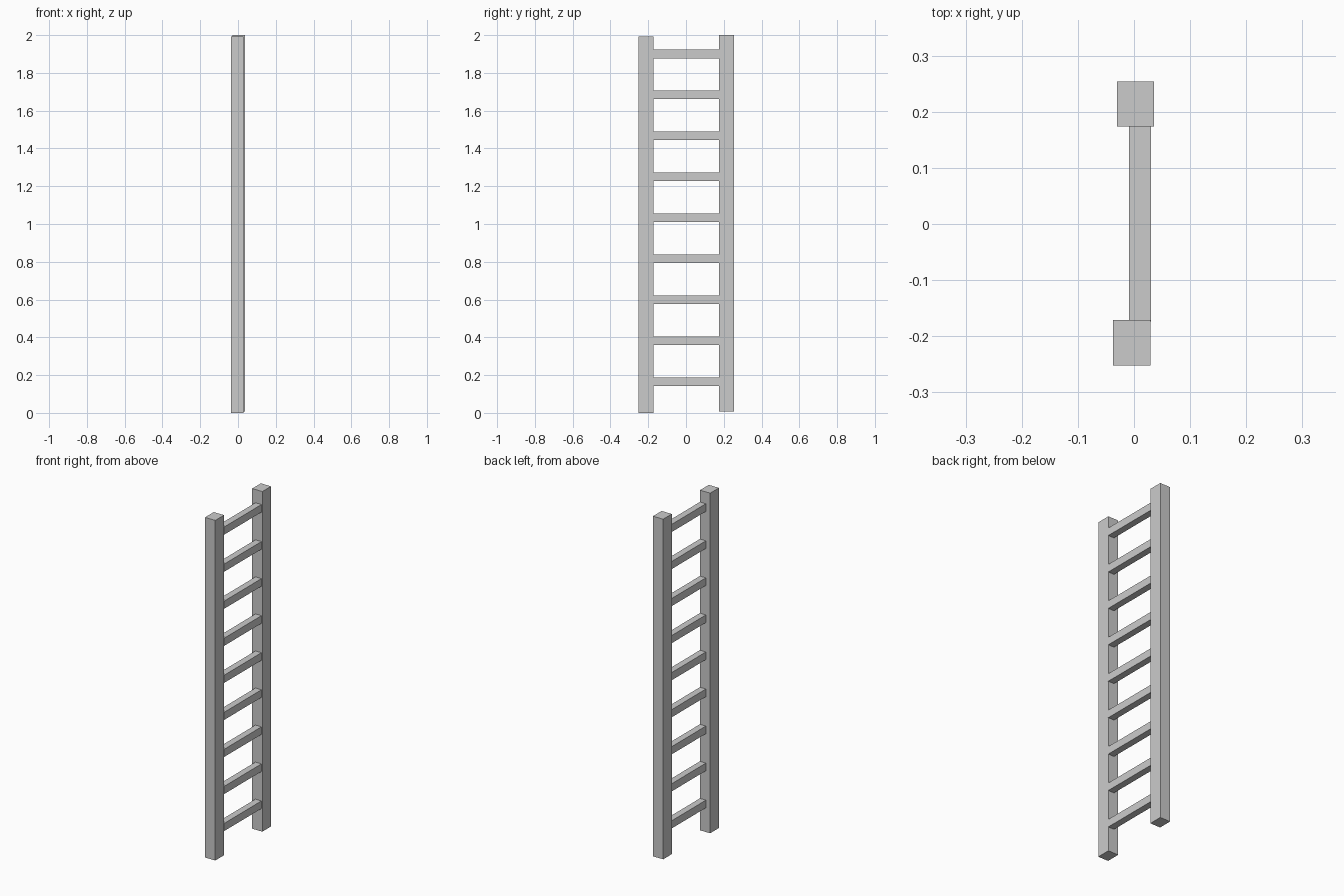
import bpy

if "Cube" in bpy.data.objects:
    bpy.data.objects.remove(bpy.data.objects["Cube"])


def box(name, lo, hi):
    """Axis-aligned box between two corners."""
    bpy.ops.mesh.primitive_cube_add(size=1, location=[(a + b) / 2 for a, b in zip(lo, hi)])
    ob = bpy.context.object
    ob.name = ob.data.name = name
    for v in ob.data.vertices:
        v.co = [c * (b - a) for c, a, b in zip(v.co, lo, hi)]
    return ob


# Side rails, slightly offset from one another
box("front_rail", (-0.037, -0.252, 0.0), (0.029, -0.171, 1.992))
box("back_rail", (-0.030, 0.174, 0.008), (0.036, 0.254, 2.0))

# Evenly spaced rungs between the rails
RUNGS, FIRST, STEP, HALF = 9, 0.164, 0.217, 0.0225
for i in range(RUNGS):
    z = FIRST + i * STEP
    box(f"rung_{i + 1}", (-0.009, -0.174, z - HALF), (0.030, 0.175, z + HALF))
